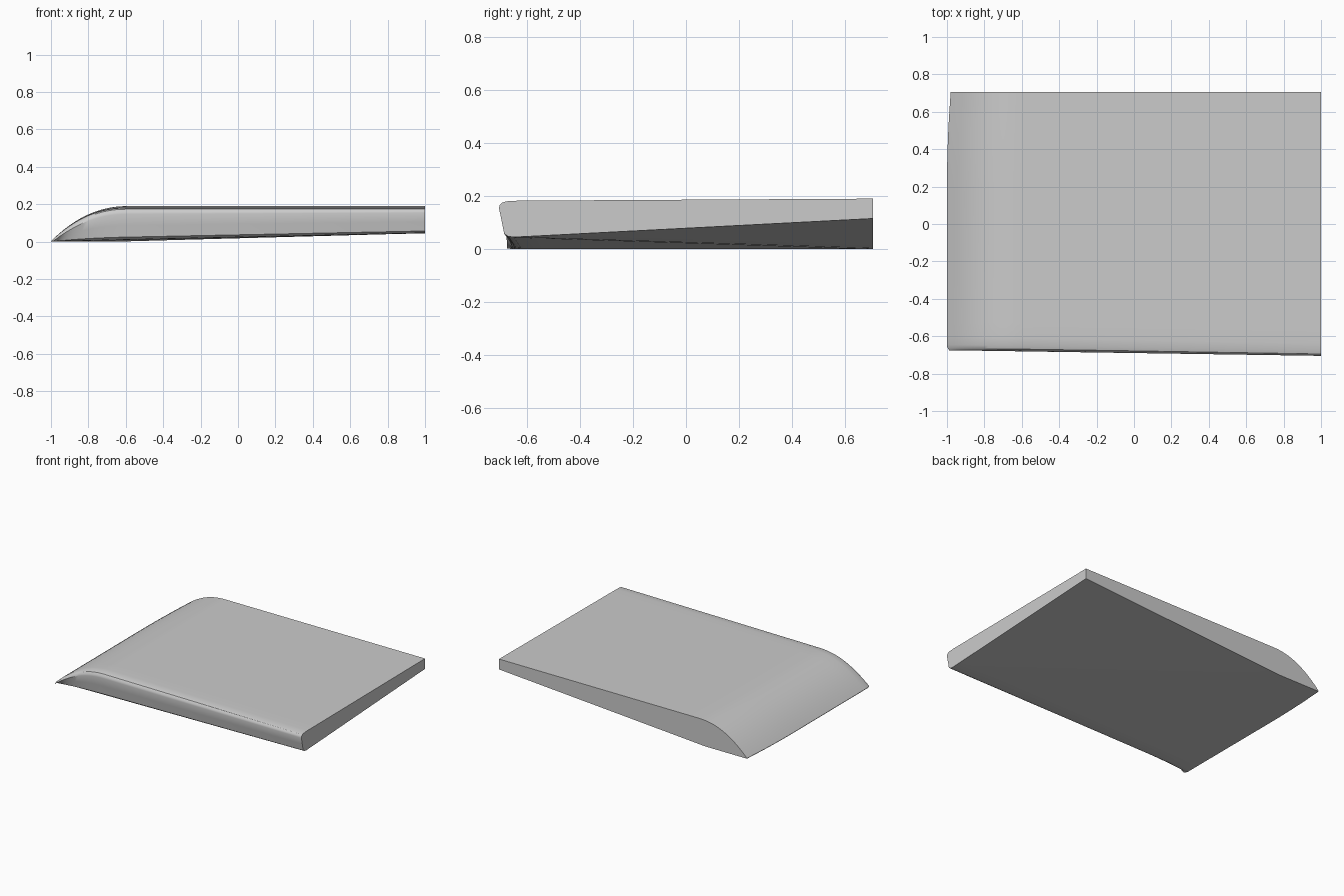
import bpy, bmesh, math

if "Cube" in bpy.data.objects:
    bpy.data.objects.remove(bpy.data.objects["Cube"])

BACK = 0.705


def bottom(x, y):
    # underside: flat heel plane folded along the diagonal to a rising plane
    heel = 0.0225 * (x + 1) - 0.0058 * (y + 0.65)
    rise = 0.115 + 0.0697 * (x - 1) + 0.0519 * (y - 0.7)
    return max(0.0, heel, rise)


def top(x, y):
    # upper surface: rounded nose at -x, then nearly flat
    u = min(1.0, (x + 1) / 0.4)
    nose = 1 - (1 - u) ** 2.15
    return 0.003 + nose * (0.179 + 0.008 * (y + 0.7) / 1.4)


def plan_x(x, y):
    # nose edge sweeps back slightly at both ends
    sweep = 0.02 * max(0, (y - 0.2) / 0.5) ** 2 + 0.012 * max(0, (-0.645 - y) / 0.03) ** 2
    return x + min(sweep, 0.02) * max(0, -x) ** 2


# front edge cross-section: (inset from front, share of the height)
FRONT = [(0.055, 0), (0.035, 0.02), (0.02, 0.09), (0.01, 0.45), (0, 0.8),
         (0.003, 0.88), (0.012, 0.95), (0.03, 0.985), (0.07, 1.0)]
N = 16


def section(x):
    yf = -0.69 - 0.015 * x
    pts = []
    for inset, f in FRONT:
        y = yf + inset
        b = bottom(x, max(y, -0.65))
        pts.append((plan_x(x, y), y, b + f * (max(top(x, y), b + 0.002) - b)))
    y0 = yf + FRONT[-1][0]
    for i in range(1, N + 1):
        y = y0 + (BACK - y0) * i / N
        pts.append((plan_x(x, y), y, max(top(x, y), bottom(x, y) + 0.002)))
    y0 = yf + FRONT[0][0]
    for i in range(N, 0, -1):
        y = y0 + (BACK - y0) * i / N
        pts.append((plan_x(x, y), y, bottom(x, y)))
    return pts


# loft the sections along x, dense at the nose
stations = [-1 + 0.4 * (i / 16) ** 1.3 for i in range(17)]
stations += [-0.6 + 1.6 * i / 16 for i in range(1, 17)]
bm = bmesh.new()
rings = [[bm.verts.new(p) for p in section(x)] for x in stations]
for a, b in zip(rings, rings[1:]):
    for i in range(len(a)):
        j = (i + 1) % len(a)
        bm.faces.new((a[i], a[j], b[j], b[i]))
bm.faces.new(rings[0])
bm.faces.new(rings[-1])
bmesh.ops.recalc_face_normals(bm, faces=bm.faces)

mesh = bpy.data.meshes.new("wedge_slab")
bm.to_mesh(mesh)
bm.free()
slab = bpy.data.objects.new("wedge_slab", mesh)
bpy.context.collection.objects.link(slab)
bpy.context.view_layer.objects.active = slab
slab.select_set(True)
bpy.ops.object.shade_smooth_by_angle(angle=math.radians(30))
